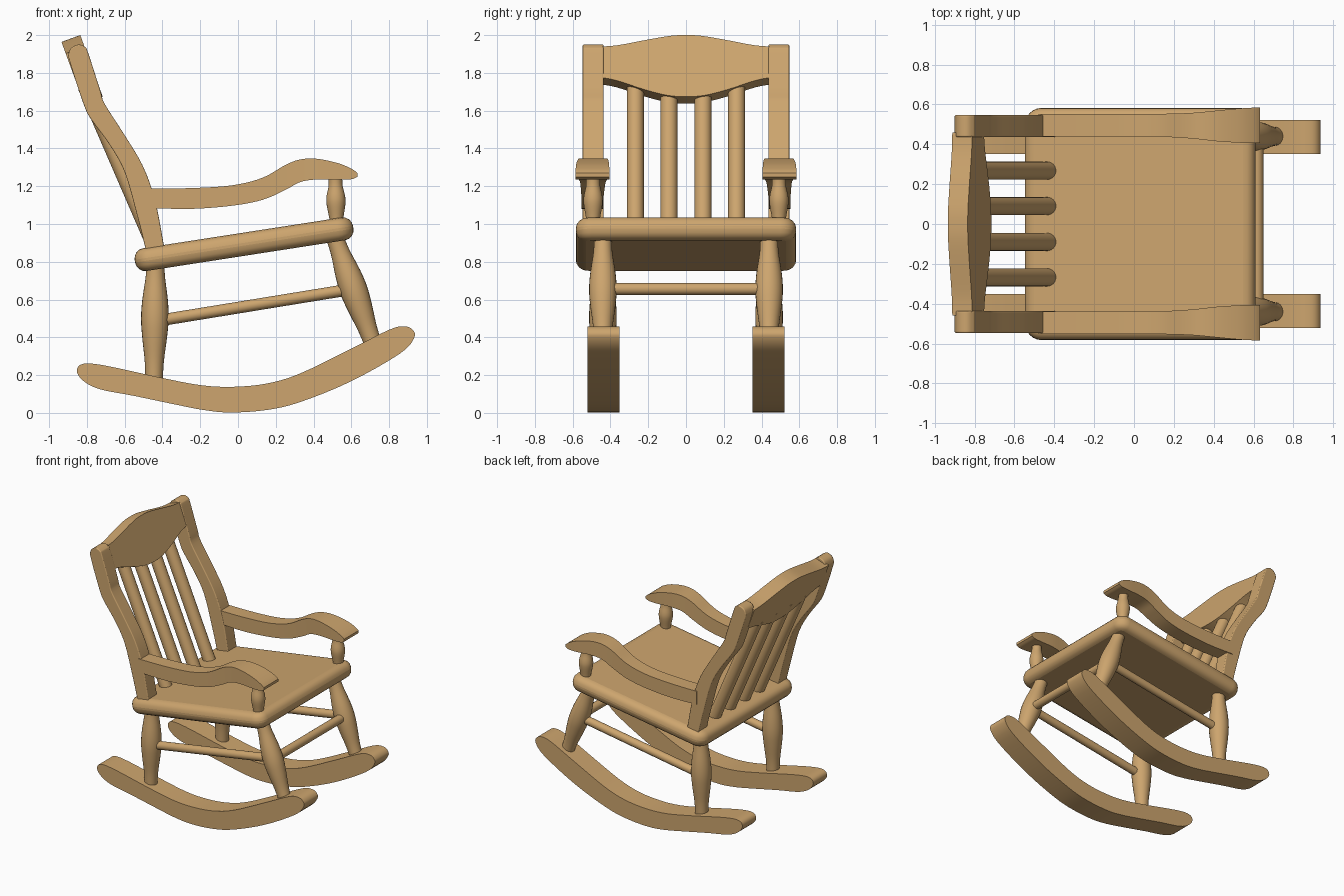
import bpy, bmesh, math
from mathutils import Vector

if "Cube" in bpy.data.objects:
    bpy.data.objects.remove(bpy.data.objects["Cube"])

wood = bpy.data.materials.new("tan wood")
wood.diffuse_color = (0.61, 0.376, 0.156, 1)
wood.use_nodes = True
wood.node_tree.nodes["Principled BSDF"].inputs["Base Color"].default_value = wood.diffuse_color


def spline(pts, n=5, closed=False):
    """Catmull-Rom through points of any dimension."""
    k, out = len(pts), []
    for i in range(k if closed else k - 1):
        q = [pts[(i + d) % k] if closed else pts[min(max(i + d, 0), k - 1)] for d in (-1, 0, 1, 2)]
        for j in range(n):
            t = j / n
            out.append([0.5 * (2 * b + (c - a) * t + (2 * a - 5 * b + 4 * c - d) * t * t
                               + (3 * b - a - 3 * c + d) * t ** 3) for a, b, c, d in zip(*q)])
    return out if closed else out + [list(pts[-1])]


def finish(name, bm, angle=35, bevel=0, bevel_angle=50):
    bmesh.ops.recalc_face_normals(bm, faces=bm.faces)
    me = bpy.data.meshes.new(name)
    bm.to_mesh(me)
    bm.free()
    me.materials.append(wood)
    ob = bpy.data.objects.new(name, me)
    bpy.context.collection.objects.link(ob)
    bpy.ops.object.select_all(action='DESELECT')
    ob.select_set(True)
    bpy.context.view_layer.objects.active = ob
    bpy.ops.object.shade_smooth_by_angle(angle=math.radians(angle))
    if bevel:
        m = ob.modifiers.new("round", 'BEVEL')
        m.width, m.segments, m.limit_method = bevel, 4, 'ANGLE'
        m.angle_limit = math.radians(bevel_angle)
    return ob


def prism(name, outline, a, b, place, **kw):
    """Extrude a 2D outline from depth a to depth b; place maps (u, v, depth) to xyz."""
    bm = bmesh.new()
    A = [bm.verts.new(place(u, v, a)) for u, v in outline]
    B = [bm.verts.new(place(u, v, b)) for u, v in outline]
    bm.faces.new(A)
    bm.faces.new(B)
    k = len(A)
    for i in range(k):
        bm.faces.new((A[i], A[(i + 1) % k], B[(i + 1) % k], B[i]))
    return finish(name, bm, **kw)


def turned(name, p, q, profile, sides=24):
    """Lathe a (fraction along, radius) profile around the axis p-q."""
    p, q = Vector(p), Vector(q)
    rot = (q - p).to_track_quat('Z', 'Y')
    bm = bmesh.new()
    rings = []
    for t, r in profile:
        rings.append([bm.verts.new(p.lerp(q, t) + rot @ Vector((r * math.cos(a), r * math.sin(a), 0)))
                      for a in (2 * math.pi * i / sides for i in range(sides))])
    for a, b in zip(rings, rings[1:]):
        for i in range(sides):
            j = (i + 1) % sides
            bm.faces.new((a[i], a[j], b[j], b[i]))
    bm.faces.new(rings[0])
    bm.faces.new(rings[-1])
    return finish(name, bm)


def side_view(u, v, d):
    return (u, d, v)


# Seat: tilted slab with rounded corners and rims
tilt = math.radians(8.8)
bm = bmesh.new()
bmesh.ops.create_cube(bm, size=1)
for v in bm.verts:
    v.co = Vector((v.co.x * 1.17, v.co.y * 1.166, v.co.z * 0.122))
bmesh.ops.bevel(bm, geom=[e for e in bm.edges if abs(e.verts[0].co.z - e.verts[1].co.z) > 0.05],
                offset=0.085, segments=6, profile=0.5, affect='EDGES')
seat = finish("seat", bm, bevel=0.054, bevel_angle=50)
seat.rotation_euler = (0, -tilt, 0)
seat.location = (0.032, 0, 0.893)

rocker = spline([(-0.82, 0.26), (-0.7, 0.25), (-0.415, 0.188), (-0.2, 0.147), (-0.03, 0.138),
                 (0.15, 0.155), (0.325, 0.207), (0.59, 0.335), (0.8, 0.44), (0.88, 0.458), (0.925, 0.44),
                 (0.932, 0.395), (0.855, 0.312), (0.59, 0.163), (0.325, 0.056), (0.15, 0.015),
                 (-0.04, 0.002), (-0.18, 0.015), (-0.335, 0.045), (-0.55, 0.09), (-0.73, 0.125),
                 (-0.82, 0.17), (-0.853, 0.222)], 4, True)

post = (spline([(-0.385, 0.83), (-0.395, 0.9), (-0.44, 1.13), (-0.505, 1.31), (-0.60, 1.47),
                (-0.705, 1.635), (-0.73, 1.71), (-0.793, 1.905), (-0.81, 1.937), (-0.845, 1.95),
                (-0.885, 1.93), (-0.9, 1.89)], 4)
        + spline([(-0.87, 1.79), (-0.812, 1.62), (-0.775, 1.55), (-0.68, 1.42), (-0.6, 1.275),
                  (-0.535, 1.05), (-0.492, 0.88), (-0.48, 0.83)], 4))

# Arm stations: x, top z, bottom z, inner y, outer y
arm = spline([(-0.48, 1.188, 1.085, 0.44, 0.553), (-0.25, 1.19, 1.08, 0.44, 0.553),
              (-0.03, 1.205, 1.097, 0.44, 0.553), (0.13, 1.245, 1.128, 0.438, 0.553),
              (0.25, 1.312, 1.18, 0.432, 0.556), (0.33, 1.342, 1.222, 0.425, 0.561),
              (0.42, 1.345, 1.236, 0.415, 0.57), (0.53, 1.322, 1.235, 0.408, 0.58),
              (0.6, 1.293, 1.237, 0.406, 0.584), (0.632, 1.27, 1.25, 0.406, 0.584)], 5)

leg = spline([(0, 0.045), (0.2, 0.05), (0.38, 0.065), (0.52, 0.073), (0.66, 0.068),
              (0.85, 0.05), (1, 0.046)], 4)
short = spline([(0, 0.032), (0.2, 0.038), (0.45, 0.05), (0.6, 0.049), (0.8, 0.037), (1, 0.037)], 4)

for s, side in ((-1, "right"), (1, "left")):
    prism(side + "_rocker", rocker, s * 0.352, s * 0.522, side_view)
    prism(side + "_back_post", post, s * 0.437, s * 0.547, side_view, bevel=0.018)

    # Armrest, flaring to the front
    bm = bmesh.new()
    rings = [[bm.verts.new((x, s * y, z)) for y, z in ((a, t), (b, t), (b, u), (a, u))]
             for x, t, u, a, b in arm]
    for p, q in zip(rings, rings[1:]):
        for i in range(4):
            bm.faces.new((p[i], p[(i + 1) % 4], q[(i + 1) % 4], q[i]))
    bm.faces.new(rings[0])
    bm.faces.new(rings[-1])
    finish(side + "_armrest", bm)

    # Turned supports and side stretcher
    turned(side + "_arm_support", (0.522, s * 0.492, 0.98), (0.515, s * 0.492, 1.26), short)
    turned(side + "_front_leg", (0.735, s * 0.44, 0.31), (0.505, s * 0.44, 0.95), leg)
    turned(side + "_back_leg", (-0.445, s * 0.44, 0.12), (-0.436, s * 0.44, 0.84), leg)
    turned(side + "_stretcher", (-0.43, s * 0.44, 0.487), (0.62, s * 0.44, 0.658), [(0, 0.031), (1, 0.031)])

turned("front_stretcher", (0.617, -0.44, 0.656), (0.617, 0.44, 0.656), [(0, 0.032), (1, 0.032)])

# Back spindles
for i, y in enumerate((-0.268, -0.09, 0.09, 0.268)):
    turned(f"back_spindle_{i + 1}", (-0.415, y, 0.83), (-0.805, y, 1.73), [(0, 0.045), (1, 0.045)])

# Crest rail: curved outline in the leaning plane of the back
top = spline([(-0.46, 0.282), (-0.36, 0.29), (-0.2, 0.322), (-0.08, 0.343), (0, 0.347),
              (0.08, 0.343), (0.2, 0.322), (0.36, 0.29), (0.46, 0.282)], 4)
low = spline([(0.46, 0.109), (0.37, 0.092), (0.22, 0.04), (0.1, 0.008), (0, 0),
              (-0.1, 0.008), (-0.22, 0.04), (-0.37, 0.092), (-0.46, 0.109)], 4)
lean = math.radians(20)
c, n = math.cos(lean), math.sin(lean)
prism("crest_rail", top + low, -0.053, 0.053,
      lambda u, v, d: (-0.766 - v * n + d * c, u, 1.656 + v * c + d * n))
